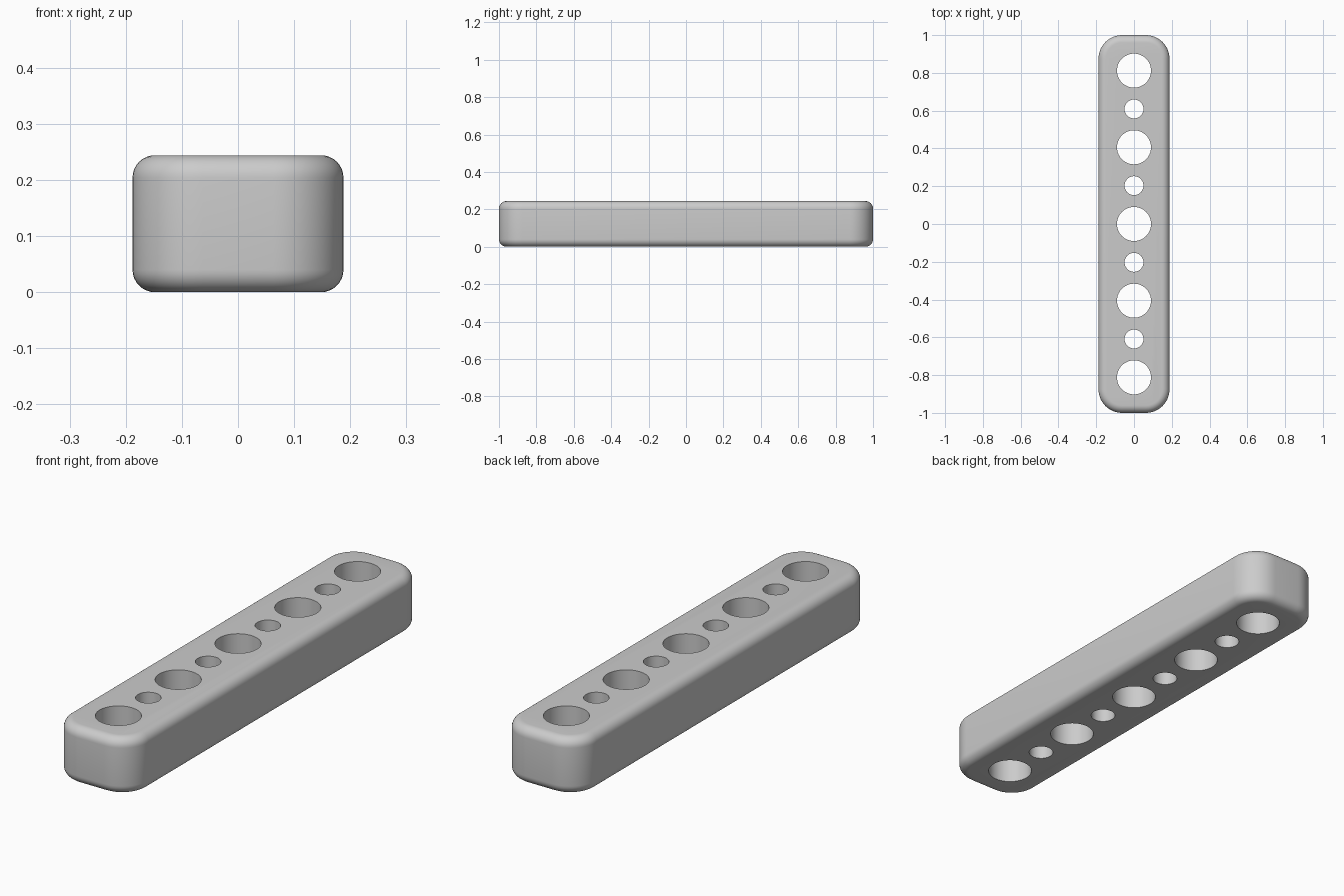
import bpy
import bmesh
from mathutils import Matrix

WIDTH, LENGTH, HEIGHT = 0.376, 2.0, 0.244
CORNER, FILLET = 0.125, 0.04
PITCH = 0.203
BIG, SMALL = 0.09, 0.05

if "Cube" in bpy.data.objects:
    bpy.data.objects.remove(bpy.data.objects["Cube"], do_unlink=True)


def make_material(name, colour):
    mat = bpy.data.materials.new(name)
    mat.use_nodes = True
    mat.diffuse_color = colour
    mat.node_tree.nodes["Principled BSDF"].inputs["Base Color"].default_value = colour
    return mat


def make_object(name, bm):
    mesh = bpy.data.meshes.new(name)
    bm.to_mesh(mesh)
    bm.free()
    obj = bpy.data.objects.new(name, mesh)
    bpy.context.collection.objects.link(obj)
    return obj


def round_edges(bm, edges, radius, segments):
    bmesh.ops.bevel(bm, geom=edges, offset=radius, offset_type='OFFSET',
                    segments=segments, profile=0.5, affect='EDGES')


# Bar: a box with rounded plan corners, then filleted rims
bm = bmesh.new()
bmesh.ops.create_cube(bm, size=1, matrix=Matrix.Translation((0, 0, HEIGHT / 2))
                      @ Matrix.Diagonal((WIDTH, LENGTH, HEIGHT, 1)))
upright = [e for e in bm.edges
           if abs(e.verts[0].co.z - e.verts[1].co.z) > HEIGHT / 2]
round_edges(bm, upright, CORNER, 12)
rims = [e for e in bm.edges
        if abs(e.verts[0].co.z - e.verts[1].co.z) < FILLET]
round_edges(bm, rims, FILLET, 8)
bar = make_object("drilled_bar", bm)
bar.data.materials.append(make_material("light grey", (0.6, 0.6, 0.6, 1)))

# Holes: large and small alternate along the centre line
bm = bmesh.new()
for i in range(-4, 5):
    radius = SMALL if i % 2 else BIG
    bmesh.ops.create_cone(bm, cap_ends=True, segments=64, radius1=radius,
                          radius2=radius, depth=HEIGHT * 2,
                          matrix=Matrix.Translation((0, i * PITCH, HEIGHT / 2)))
cutter = make_object("hole_cutter", bm)
cutter.hide_render = True

cut = bar.modifiers.new("holes", 'BOOLEAN')
cut.operation = 'DIFFERENCE'
cut.solver = 'EXACT'
cut.object = cutter

# Apply the cut, then smooth the rounded faces and keep the hole rims sharp
bpy.ops.object.select_all(action='DESELECT')
bar.select_set(True)
bpy.context.view_layer.objects.active = bar
bpy.ops.object.modifier_apply(modifier=cut.name)
bpy.data.objects.remove(cutter, do_unlink=True)
bpy.ops.object.shade_smooth_by_angle(angle=0.5)
